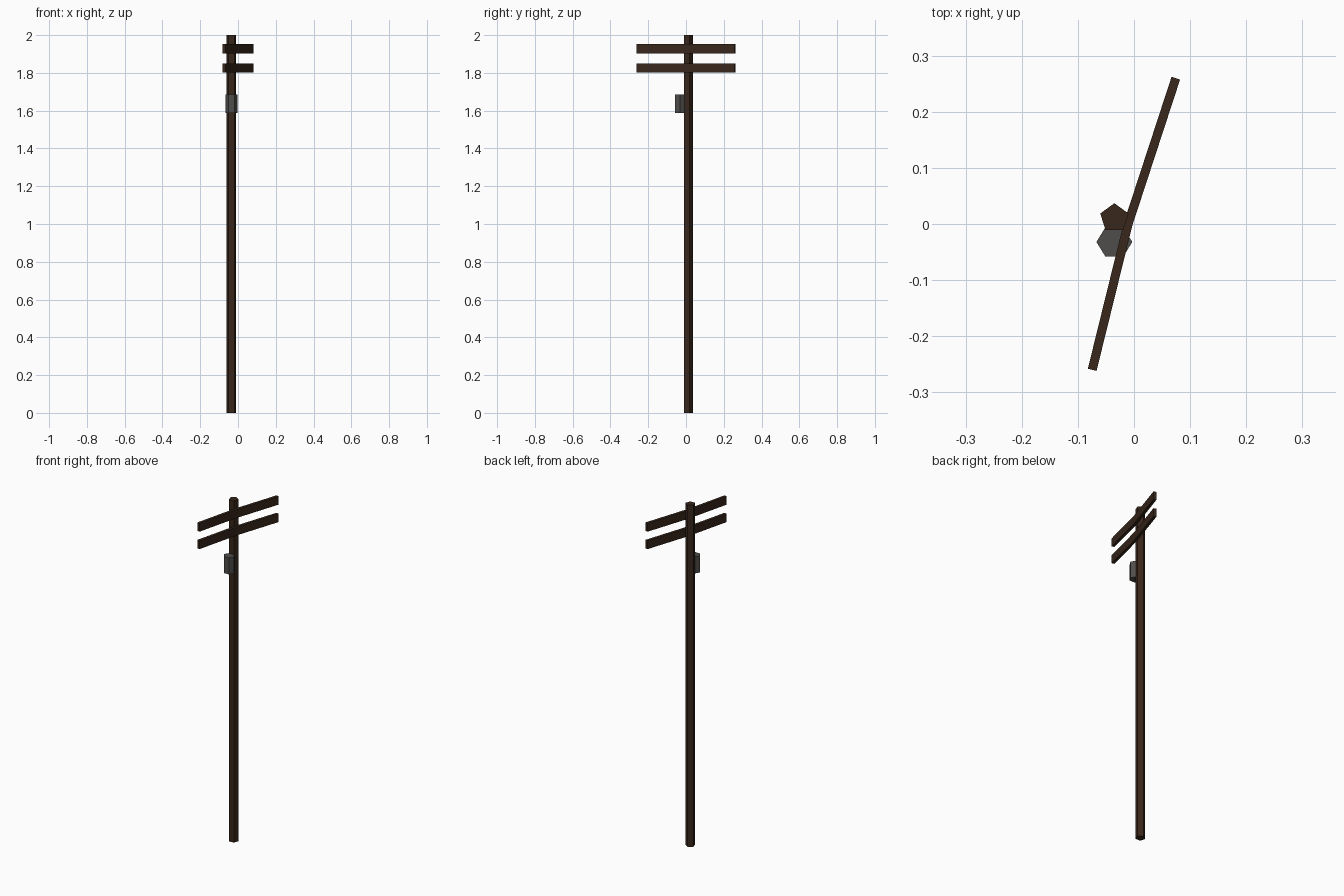
import bpy
import bmesh
from math import cos, sin, pi
from mathutils import Vector

if "Cube" in bpy.data.objects:
    bpy.data.objects.remove(bpy.data.objects["Cube"])


def material(name, color):
    m = bpy.data.materials.new(name)
    m.diffuse_color = (*color, 1)
    m.use_nodes = True
    m.node_tree.nodes["Principled BSDF"].inputs["Base Color"].default_value = m.diffuse_color
    return m


wood = material("dark_wood", (0.04, 0.02, 0.011))
metal = material("grey_metal", (0.08, 0.075, 0.07))


def prism(name, outline, z0, z1, mat):
    """Extrude a flat outline from z0 up to z1."""
    bm = bmesh.new()
    face = bm.faces.new([bm.verts.new((x, y, z0)) for x, y in outline])
    ext = bmesh.ops.extrude_face_region(bm, geom=[face], use_keep_orig=True)
    top = [v for v in ext["geom"] if isinstance(v, bmesh.types.BMVert)]
    bmesh.ops.translate(bm, verts=top, vec=(0, 0, z1 - z0))
    bmesh.ops.recalc_face_normals(bm, faces=bm.faces)
    mesh = bpy.data.meshes.new(name)
    bm.to_mesh(mesh)
    bm.free()
    mesh.materials.append(mat)
    obj = bpy.data.objects.new(name, mesh)
    bpy.context.collection.objects.link(obj)
    return obj


def polygon(cx, cy, rx, ry, sides, start):
    angles = [start + 2 * pi * i / sides for i in range(sides)]
    return [(cx + rx * cos(a), cy + ry * sin(a)) for a in angles]


def strip(path, width):
    """Outline of a constant-width bar along a three-point path."""
    a, b, c = (Vector(p) for p in path)
    dirs = [(b - a).normalized(), (c - a).normalized(), (c - b).normalized()]
    sides = [Vector((-d.y, d.x)) * width / 2 for d in dirs]
    pts = (a, b, c)
    left = [p + s for p, s in zip(pts, sides)]
    right = [p - s for p, s in zip(pts, sides)]
    return left + right[::-1]


# Five-sided pole
prism("pole", polygon(-0.035, 0.0105, 0.0265, 0.0265, 5, pi / 2), 0, 2, wood)

# Six-sided transformer can on the front of the pole
prism("transformer", polygon(-0.035, -0.032, 0.032, 0.03, 6, 0), 1.588, 1.685, metal)

# Two slightly bent crossarms
arm = strip([(-0.0745, -0.2598), (-0.0105, 0.0), (0.0745, 0.2598)], 0.016)
for name, z in (("lower_crossarm", 1.801), ("upper_crossarm", 1.903)):
    prism(name, arm, z, z + 0.049, wood)
